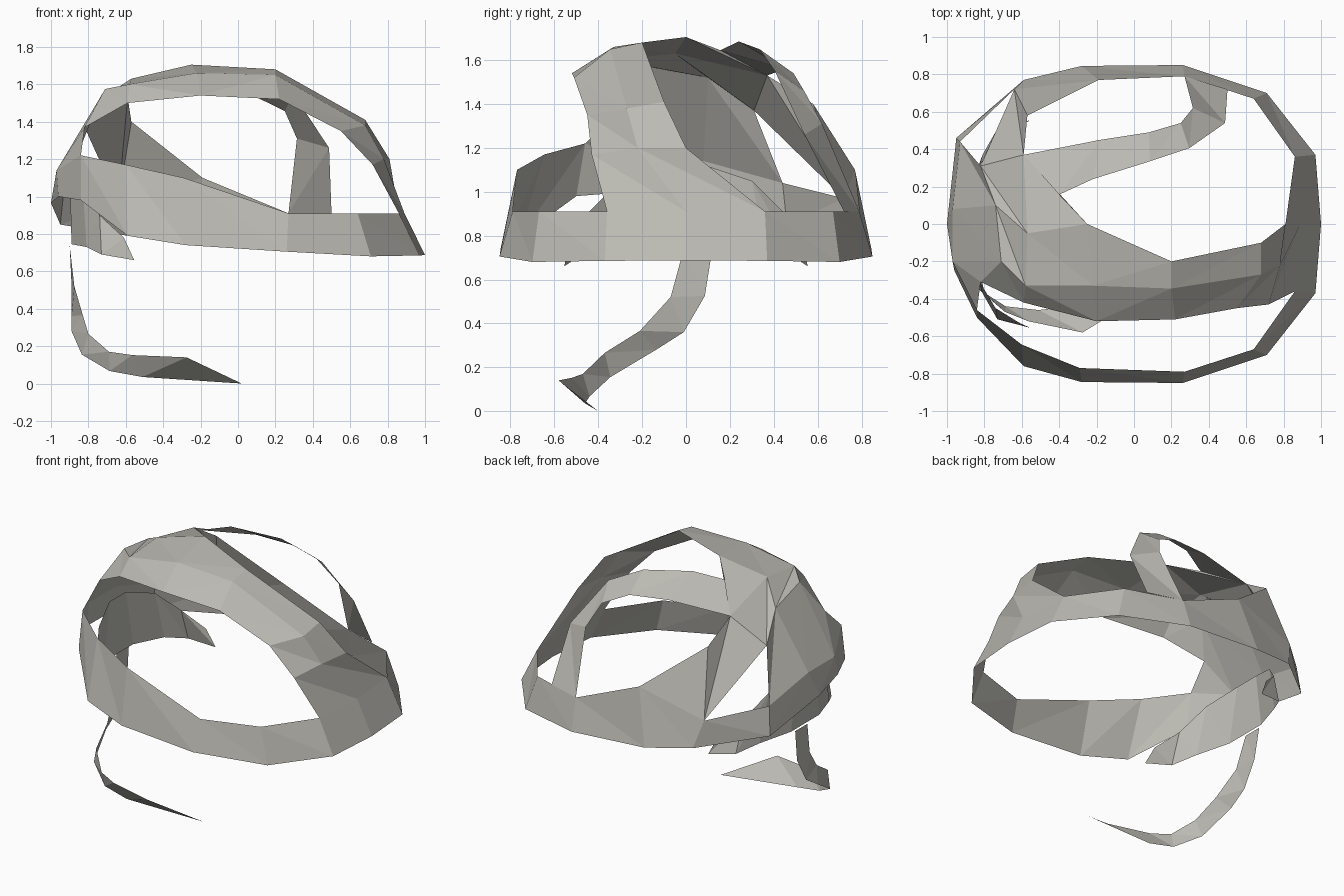
import bpy

# One flat warm grey for the whole model
grey = bpy.data.materials.new("warm_grey")
grey.diffuse_color = (0.5, 0.49, 0.45, 1)


def mirror(p):
    return (p[0], -p[1], p[2])


def sheet(name, rows):
    """Thin flat-shaded surface through rows of equal point counts."""
    n = len(rows[0])
    verts = [p for r in rows for p in r]
    faces = []
    for i in range(len(rows) - 1):
        for j in range(n - 1):
            a = i * n + j
            b, c, d = a + 1, a + n + 1, a + n
            if verts[c] == verts[d]:
                faces.append((a, b, c))
            else:
                faces += [(a, b, c), (a, c, d)]
    me = bpy.data.meshes.new(name)
    me.from_pydata(verts, [], faces)
    me.materials.append(grey)
    me.validate()
    me.update()
    ob = bpy.data.objects.new(name, me)
    bpy.context.collection.objects.link(ob)
    return ob


# Rim band: (top, bottom) pairs, front half mirrored to the back half
front = [((.27, -.79, .91), (.26, -.85, .705)),
         ((.64, -.67, .91), (.71, -.70, .68)),
         ((.86, -.36, .91), (.97, -.37, .685))]
left_front = [((-.84, -.46, 1.22), (-.84, -.50, .98)),
              ((-.60, -.645, 1.17), (-.59, -.76, .79)),
              ((-.29, -.77, 1.10), (-.28, -.845, .74))]
left_back = [((-.19, .77, 1.10), (-.28, .845, .74)),
             ((-.64, .72, .97), (-.59, .77, .79)),
             ((-.93, .44, 1.04), (-.95, .46, .85))]
nose = [((.89, 0, .91), (1, 0, .687))]
back = [(mirror(t), mirror(b)) for t, b in reversed(front)]
sheet("rim_band", left_front + front + nose + back + left_back)

# Broad strap climbing from the right end over the top
sheet("crown_strap", [
    [(.86, .36, .91), (.89, 0, .91), (.86, -.36, .91)],
    [(.81, 0, 1.20), (.78, -.22, 1.20), (.72, -.43, 1.17)],
    [(.68, -.10, 1.41), (.68, -.27, 1.38), (.55, -.45, 1.35)],
    [(.20, -.20, 1.68), (.20, -.345, 1.65), (.22, -.51, 1.52)],
    [(-.25, 0, 1.705), (-.22, -.33, 1.66), (-.20, -.52, 1.54)],
])

# Closed cap on the left end
sheet("left_cap", [
    [(-.20, -.52, 1.54), (-.22, -.33, 1.66), (-.25, 0, 1.705), (-.40, .157, 1.645)],
    [(-.59, -.42, 1.50), (-.58, -.33, 1.60), (-.57, -.05, 1.63), (-.59, .37, 1.53)],
    [(-.82, -.31, 1.37), (-.71, -.20, 1.575), (-.74, .10, 1.52), (-.82, .31, 1.37)],
    [(-.84, -.46, 1.22), (-.97, -.20, 1.14), (-.97, .08, 1.14), (-.93, .44, 1.04)],
    [(-.84, -.50, .98), (-.96, -.25, 1.0), (-1, 0, .965), (-.95, .46, .85)],
])

# Narrow strap from the cap to the back of the rim
sheet("back_strap", [
    [(-.40, .157, 1.645), (-.59, .37, 1.53)],
    [(-.22, .24, 1.685), (-.18, .45, 1.56)],
    [(.085, .335, 1.65), (.08, .49, 1.54)],
    [(.295, .405, 1.55), (.25, .54, 1.457)],
    [(.487, .54, 1.26), (.315, .62, 1.31)],
    [(.50, .72, .91), (.27, .79, .91)],
])

# Wide diagonal strap from the cap to the back left of the rim
sheet("back_left_strap", [
    [(-.59, .37, 1.53), (-.82, .31, 1.37)],
    [(-.57, .58, 1.40), (-.64, .72, .97)],
    [(-.19, .77, 1.10), (-.19, .77, 1.10)],
])

# Curved inner band, one half mirrored to the other
half = [[(-.61, -.53, .78), (-.555, -.555, .66)],
        [(-.74, -.45, .90), (-.73, -.51, .69)],
        [(-.83, -.30, 1.05), (-.81, -.37, .73)],
        [(-.90, -.09, 1.12), (-.89, -.15, .745)]]
sheet("inner_band", half + [[mirror(t), mirror(b)] for t, b in reversed(half)])

# Hanging strap curling down to the ground
sheet("hanging_strap", [
    [(-.90, -.01, .74), (-.90, .12, .74)],
    [(-.875, -.07, .52), (-.89, .086, .525)],
    [(-.83, -.21, .366), (-.89, -.01, .36)],
    [(-.80, -.37, .266), (-.89, -.136, .28)],
    [(-.69, -.47, .17), (-.835, -.345, .155)],
    [(-.565, -.52, .152), (-.687, -.44, .067)],
    [(-.275, -.58, .14), (-.51, -.46, .035)],
    [(.02, -.40, 0), (.02, -.40, 0)],
])
